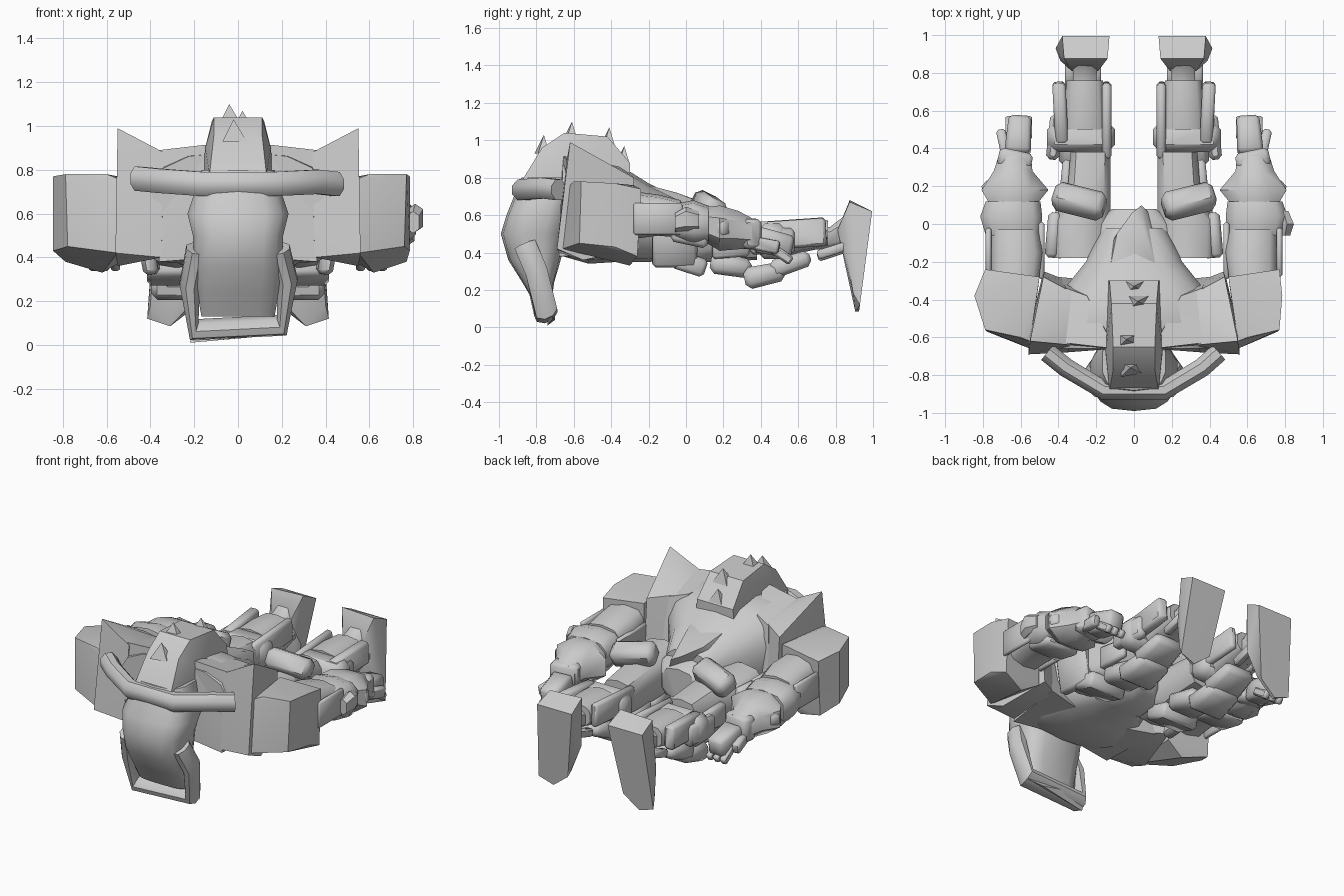
import bpy, bmesh, math
from mathutils import Matrix, Vector, Euler

if "Cube" in bpy.data.objects:
    bpy.data.objects.remove(bpy.data.objects["Cube"])


def finish(name, bm, mirror=False, angle=45):
    bmesh.ops.recalc_face_normals(bm, faces=bm.faces[:])
    me = bpy.data.meshes.new(name)
    bm.to_mesh(me)
    bm.free()
    ob = bpy.data.objects.new(name, me)
    bpy.context.collection.objects.link(ob)
    if mirror:
        m = ob.modifiers.new("mirror", "MIRROR")
        m.use_mirror_merge = False
    bpy.ops.object.select_all(action='DESELECT')
    ob.select_set(True)
    bpy.context.view_layer.objects.active = ob
    bpy.ops.object.shade_smooth_by_angle(angle=math.radians(angle))
    return ob


def loft(name, rings, axis="y", sides=10, power=0.7, mirror=False):
    """Rings (x, y, z, r1, r2) stacked along an axis; low power = boxier."""
    bm = bmesh.new()
    loops = []
    for x, y, z, r1, r2 in rings:
        loop = []
        for i in range(sides):
            t = 2 * math.pi * (i + 0.5) / sides
            c, s = math.cos(t), math.sin(t)
            u = r1 * math.copysign(abs(c) ** power, c)
            v = r2 * math.copysign(abs(s) ** power, s)
            off = (u, 0, v) if axis == "y" else (u, v, 0)
            loop.append(bm.verts.new(Vector((x, y, z)) + Vector(off)))
        loops.append(loop)
    for a, b in zip(loops, loops[1:]):
        for i in range(sides):
            j = (i + 1) % sides
            bm.faces.new((a[i], a[j], b[j], b[i]))
    bm.faces.new(loops[0])
    bm.faces.new(loops[-1])
    return finish(name, bm, mirror)


def hull(name, pts, mirror=False):
    bm = bmesh.new()
    for p in pts:
        bm.verts.new(p)
    r = bmesh.ops.convex_hull(bm, input=bm.verts[:])
    junk = [v for v in r["geom_interior"] + r["geom_unused"] if isinstance(v, bmesh.types.BMVert)]
    bmesh.ops.delete(bm, geom=list(set(junk)), context='VERTS')
    return finish(name, bm, mirror, 35)


def block(name, c, size, rot=(0, 0, 0), bevel=0.02, taper=1.0, mirror=True):
    """Bevelled armour block, optionally narrower at its +y end."""
    bm = bmesh.new()
    bmesh.ops.create_cube(bm, size=1)
    for v in bm.verts:
        k = taper if v.co.y > 0 else 1
        v.co = Vector((v.co.x * size[0] * k, v.co.y * size[1], v.co.z * size[2] * k))
    if bevel:
        bmesh.ops.bevel(bm, geom=bm.edges[:], offset=bevel, segments=1, affect='EDGES')
    bm.transform(Matrix.Translation(c) @ Euler([math.radians(a) for a in rot]).to_matrix().to_4x4())
    return finish(name, bm, mirror)


def strip(name, path, up, w, h):
    """Eight-sided bar swept along a path, up gives the h direction."""
    bm = bmesh.new()
    up = Vector(up).normalized()
    P = [Vector(p) for p in path]
    loops = []
    for i, p in enumerate(P):
        d = (P[min(i + 1, len(P) - 1)] - P[max(i - 1, 0)]).normalized()
        side = d.cross(up).normalized()
        loops.append([bm.verts.new(p + side * w * math.cos(t) + up * h * math.sin(t))
                      for t in [math.pi * (k + 0.5) / 4 for k in range(8)]])
    for a, b in zip(loops, loops[1:]):
        for i in range(8):
            bm.faces.new((a[i], a[(i + 1) % 8], b[(i + 1) % 8], b[i]))
    bm.faces.new(loops[0])
    bm.faces.new(loops[-1])
    return finish(name, bm)


# Torso, tapering from broad chest to waist
loft("torso", [(0, -.66, .63, .4, .25), (0, -.52, .62, .44, .28), (0, -.36, .61, .39, .26),
               (0, -.2, .56, .26, .21), (0, -.02, .52, .17, .16)], sides=14)
hull("tail_plate", [(-.01, .06, .68), (.04, .1, .66), (-.09, -.05, .72), (.06, -.05, .72),
                    (-.12, -.2, .76), (.11, -.2, .76), (-.17, -.2, .62), (.16, -.2, .62), (.08, .06, .58)])
loft("pelvis", [(0, -.15, .5, .24, .15), (0, 0, .49, .22, .14), (0, .08, .5, .12, .1)])

# Hanging head, long face
loft("head", [(0, -.765, .13, .17, .045), (0, -.79, .24, .19, .085), (0, -.81, .36, .205, .14),
              (0, -.815, .5, .21, .175), (0, -.79, .6, .235, .17), (0, -.76, .7, .2, .16),
              (0, -.73, .8, .17, .15)], axis="z", sides=14)
strip("jaw_frame", [(.19, -.86, .44), (.225, -.8, .3), (.2, -.75, .09), (-.2, -.75, .07),
                    (-.22, -.8, .28), (-.19, -.86, .44)], (0, -.9, -.4), .05, .065)
hull("chin_fin", [(.1, -.75, .12), (.22, -.75, .12), (.22, -.71, .05), (.12, -.7, .04),
                  (-.22, -.74, .01), (-.2, -.7, .1)])

# Collar bar wrapping the front
strip("collar", [(-.46, -.68, .76), (-.36, -.76, .75), (-.16, -.88, .735), (.16, -.88, .735),
                 (.36, -.76, .745), (.45, -.68, .735)], (0, 0, 1), .055, .06)

# Back crest and its spikes
hull("crest", [(x * s, y, z) for s in (-1, 1) for x, y, z in
               [(.13, -.88, .78), (.11, -.77, .96), (.11, -.65, 1.04), (.12, -.42, 1.02), (.13, -.3, .88),
                (.15, -.68, .9), (.16, -.6, .78), (.14, -.3, .75)]])
for n, (x, y, z) in enumerate([(-.02, -.76, 1.03), (-.04, -.61, 1.1), (.02, -.41, 1.07), (0, -.33, .97)]):
    hull(f"spike_{n}", [(x, y, z), (x - .05, y - .05, z - .1), (x + .06, y - .03, z - .1),
                        (x + .06, y + .03, z - .1), (x - .05, y + .03, z - .1)])

# Flared chest wings: inner slab rising to a pointed outer flare
hull("chest_wing", [(.1, -.66, .92), (.36, -.63, .89), (.25, -.38, .85), (.36, -.34, .82),
                    (.1, -.66, .4), (.36, -.68, .38), (.2, -.3, .37), (.4, -.28, .4)], True)
hull("chest_flare", [(.34, -.64, .88), (.33, -.36, .83), (.35, -.68, .4), (.35, -.3, .4),
                     (.55, -.62, .99), (.48, -.28, .8), (.56, -.69, .42), (.55, -.55, .36),
                     (.48, -.25, .42)], True)

# Shoulder pads, the -x one a little wider
for side, k, label in ((1, 0.0, "left"), (-1, .06, "right")):
    hull(f"shoulder_pad_{label}", [(side * (x + k * f), y, z) for x, y, z, f in [
        (.55, -.62, .76, 0), (.6, -.6, .78, 0), (.77, -.56, .78, .3), (.785, -.38, .77, 1),
        (.77, -.24, .74, .3), (.5, -.28, .76, 0), (.55, -.66, .42, 0), (.76, -.57, .45, .3),
        (.785, -.38, .43, 1), (.77, -.26, .38, .3), (.62, -.3, .33, 0), (.5, -.28, .4, 0)]])

# Arms trailing backwards
loft("upper_arm", [(.63, -.3, .6, .13, .13), (.62, -.15, .6, .14, .11), (.63, -.03, .58, .13, .1)], mirror=True)
block("arm_side_bar", (.49, -.14, .57), (.03, .3, .14), bevel=.01)
block("arm_outer_plate", (.77, -.15, .58), (.03, .26, .17), bevel=.01)
loft("elbow", [(.64, -.06, .56, .15, .1), (.65, .04, .56, .17, .12), (.64, .12, .55, .15, .1)], mirror=True)
block("elbow_guard", (.64, .02, .48), (.24, .2, .08), (-12, 0, 0))
loft("elbow_knob", [(.8, -.06, .56, .03, .05), (.81, 0, .58, .04, .065), (.79, .07, .57, .03, .05)], sides=6)
loft("forearm", [(.64, .1, .55, .13, .1), (.63, .18, .53, .19, .13), (.64, .28, .52, .11, .11),
                 (.63, .37, .5, .09, .08)], sides=8, power=.9, mirror=True)
block("forearm_fin", (.74, .17, .53), (.14, .08, .09), (0, 0, 40))
block("wrist", (.63, .34, .5), (.18, .1, .16), (0, 0, 12))
block("hand", (.61, .47, .45), (.14, .2, .14), (-12, 0, 4), .02, .85)
block("thumb", (.69, .42, .44), (.05, .16, .07), (-10, 0, -12), .012)
for i in range(3):
    block(f"finger_{i}", (.56 + i * .05, .51, .39), (.042, .13, .05), (-35, 0, 0), .01)

# Thighs and hip armour
loft("thigh", [(.28, -.18, .5, .15, .12), (.28, .02, .47, .16, .14), (.24, .12, .48, .12, .13),
               (.23, .38, .47, .11, .11)], mirror=True)
block("hip_plate", (.41, -.06, .45), (.07, .24, .26), (0, 10, 5))
block("hip_under_guard", (.28, .02, .34), (.27, .18, .1), (-18, 0, 0))
block("hip_cap", (.29, .12, .64), (.28, .14, .13), (-25, 10, 14), .03)
block("thigh_plate", (.36, .24, .44), (.06, .2, .15), (0, 0, 4), .015, .8)
block("thigh_under_plate", (.25, .24, .33), (.23, .22, .12), (-10, 0, 0), .03, .85)

# Knees
block("knee", (.28, .46, .46), (.36, .16, .19), (0, 0, 0), .04)
block("knee_guard", (.27, .42, .28), (.26, .22, .12), (12, 0, 0), .03, .85)
block("knee_outer_cap", (.42, .46, .46), (.07, .24, .14), (0, 0, 6))

# Shins with side rails
loft("shin", [(.26, .5, .47, .12, .1), (.26, .62, .49, .11, .09), (.26, .76, .5, .1, .07)], mirror=True)
block("shin_outer_rail", (.39, .59, .5), (.07, .32, .15), (4, 0, -3), .015)
block("shin_inner_rail", (.145, .55, .5), (.05, .4, .15), (4, 0, 0), .015)
block("shin_under_guard", (.27, .56, .34), (.24, .22, .1), (18, 0, 0), .025, .85)
loft("ankle", [(.26, .68, .48, .09, .07), (.26, .77, .48, .065, .06), (.26, .86, .52, .07, .09)], sides=8, mirror=True)
block("heel_strut", (.2, .78, .4), (.05, .16, .05), (18, 0, 0), .01)
block("heel_strut_outer", (.34, .78, .41), (.05, .16, .05), (18, 0, 0), .01)

# Feet pointing down, soles facing backwards
hull("foot", [(.19, .81, .52), (.33, .81, .52), (.14, .875, .68), (.37, .875, .67),
              (.13, .995, .62), (.38, .995, .62), (.15, .865, .36), (.39, .865, .36),
              (.2, .895, .2), (.4, .895, .18), (.31, .905, .085), (.2, .935, .17),
              (.415, .93, .12), (.31, .925, .085)], True)
